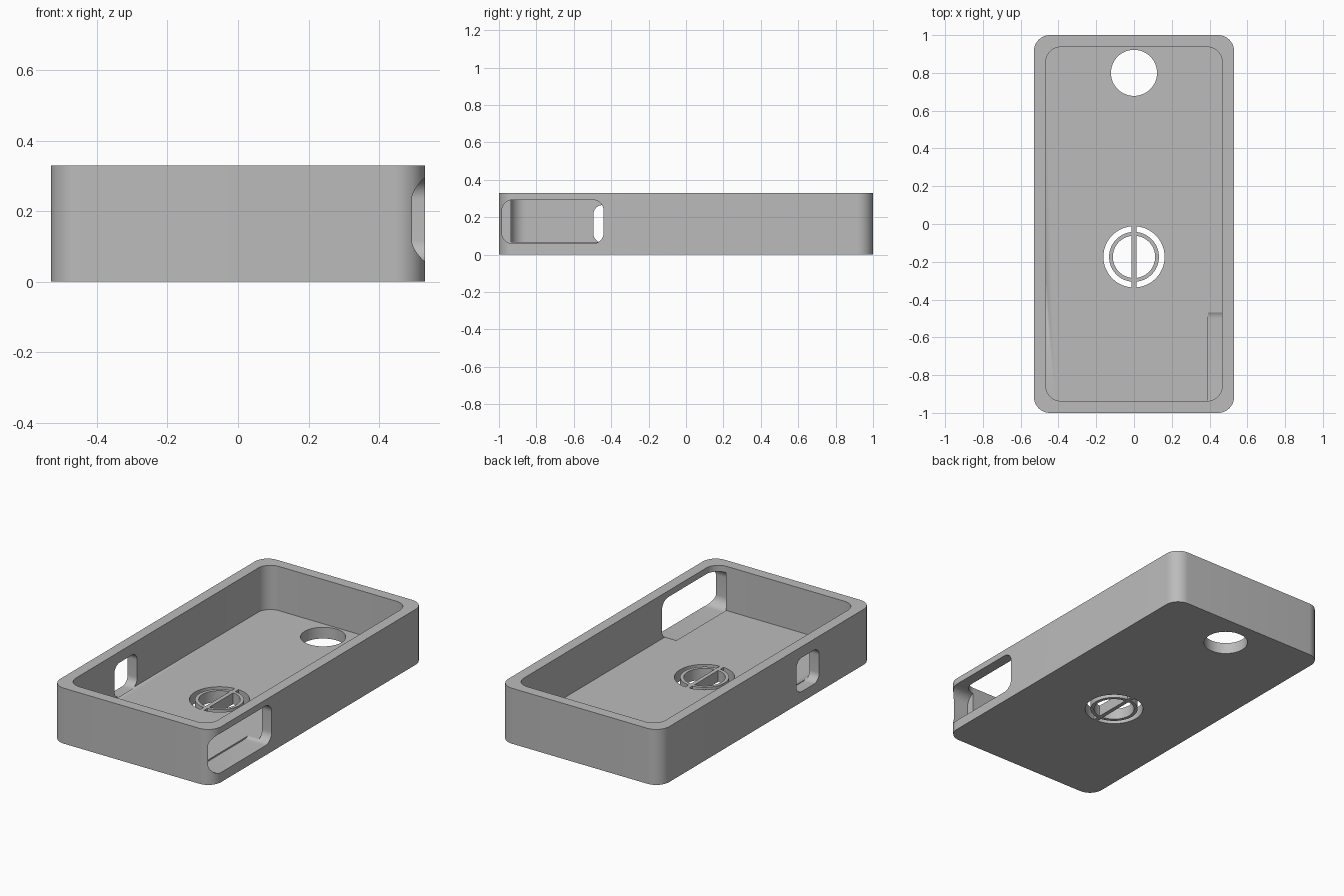
import bpy, bmesh, math

if "Cube" in bpy.data.objects:
    bpy.data.objects.remove(bpy.data.objects["Cube"])

FLOOR, HEIGHT = 0.067, 0.33


def arc(cx, cy, r, a0, a1, n):
    return [(cx + r * math.cos(a0 + (a1 - a0) * i / n),
             cy + r * math.sin(a0 + (a1 - a0) * i / n)) for i in range(n + 1)]


def rounded_rect(u0, u1, v0, v1, r, n=12):
    h = math.pi / 2
    centres = [(u1 - r, v1 - r), (u0 + r, v1 - r), (u0 + r, v0 + r), (u1 - r, v0 + r)]
    return [p for k, (u, v) in enumerate(centres) for p in arc(u, v, r, k * h, (k + 1) * h, n)]


def prism(name, outline, lo, hi, axis="z"):
    """Extrude a 2D outline along z, or along x (outline is then y, z)."""
    bm = bmesh.new()
    put = (lambda u, v, t: (u, v, t)) if axis == "z" else (lambda u, v, t: (t, u, v))
    face = bm.faces.new([bm.verts.new(put(u, v, lo)) for u, v in outline])
    ext = bmesh.ops.extrude_face_region(bm, geom=[face])
    moved = [g for g in ext["geom"] if isinstance(g, bmesh.types.BMVert)]
    bmesh.ops.translate(bm, verts=moved, vec=put(0, 0, hi - lo))
    bmesh.ops.recalc_face_normals(bm, faces=bm.faces[:])
    mesh = bpy.data.meshes.new(name)
    bm.to_mesh(mesh)
    bm.free()
    obj = bpy.data.objects.new(name, mesh)
    bpy.context.collection.objects.link(obj)
    return obj


def half_disc(cy, r_out, r_in, gap, side):
    """Half a disc or ring, kept clear of the central bar."""
    a = math.acos(gap / r_out)
    pts = arc(0, cy, r_out, -a, a, 40)
    if r_in:
        b = math.acos(gap / r_in)
        pts += arc(0, cy, r_in, b, -b, 40)
    return [(side * x, y) for x, y in pts]


# Outer shell
case = prism("case", rounded_rect(-0.53, 0.53, -1, 1, 0.085), 0, HEIGHT)

# Cavity, side openings and the round hole in the floor
cutters = [
    prism("cavity_cutter", rounded_rect(-0.467, 0.467, -0.937, 0.937, 0.08), FLOOR, 0.5),
    prism("right_window_cutter", rounded_rect(-0.985, -0.44, 0.058, 0.293, 0.06), 0.392, 0.7, "x"),
    prism("left_window_cutter", rounded_rect(-0.495, -0.28, 0.063, 0.265, 0.05), -0.7, -0.462, "x"),
    prism("round_hole_cutter", arc(0, 0.8, 0.122, 0, 2 * math.pi * 63 / 64, 63), -0.1, 0.2),
]
# Split ring and split disc leave a thin ring with a bar across
for side in (-1, 1):
    cutters.append(prism("ring_slot_cutter", half_disc(-0.174, 0.162, 0.132, 0.012, side), -0.1, 0.2))
    cutters.append(prism("disc_hole_cutter", half_disc(-0.174, 0.112, 0, 0.012, side), -0.1, 0.2))

bpy.context.view_layer.objects.active = case
case.select_set(True)
for cutter in cutters:
    mod = case.modifiers.new("cut", "BOOLEAN")
    mod.operation = "DIFFERENCE"
    mod.solver = "EXACT"
    mod.object = cutter
    bpy.ops.object.modifier_apply(modifier=mod.name)
    bpy.data.objects.remove(cutter)

# Colour and shading
grey = bpy.data.materials.new("grey")
grey.diffuse_color = (0.5, 0.5, 0.5, 1)
grey.use_nodes = True
grey.node_tree.nodes["Principled BSDF"].inputs["Base Color"].default_value = grey.diffuse_color
case.data.materials.clear()
case.data.materials.append(grey)
bpy.ops.object.shade_smooth_by_angle(angle=math.radians(30))
